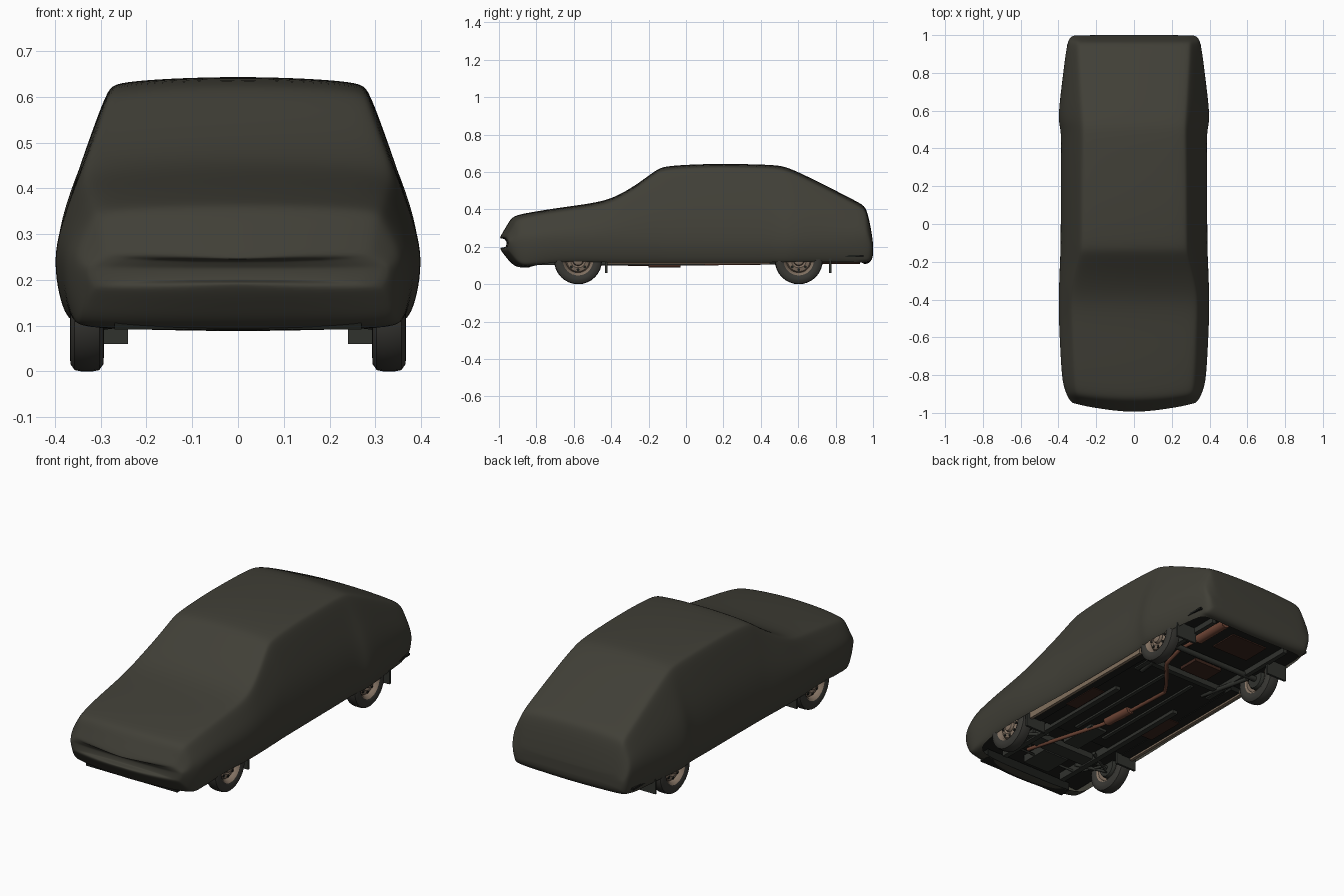
import bpy, bmesh, math
from mathutils import Vector

if "Cube" in bpy.data.objects:
    bpy.data.objects.remove(bpy.data.objects["Cube"])


def mat(name, r, g, b):
    m = bpy.data.materials.new(name)
    m.diffuse_color = (r, g, b, 1)
    m.use_nodes = True
    m.node_tree.nodes["Principled BSDF"].inputs["Base Color"].default_value = m.diffuse_color
    return m


COVER = mat("cover cloth", 0.052, 0.050, 0.038)
RUBBER = mat("tyre rubber", 0.040, 0.039, 0.034)
METAL = mat("wheel metal", 0.23, 0.17, 0.125)
DARK = mat("underbody black", 0.012, 0.013, 0.011)
FRAME = mat("chassis grey", 0.030, 0.032, 0.027)
RUST = mat("exhaust copper", 0.16, 0.060, 0.036)
BROWN = mat("rusty brown", 0.045, 0.018, 0.012)
SILL = mat("sill beige", 0.22, 0.16, 0.11)


def finish(bm, name, material, smooth=None):
    bmesh.ops.recalc_face_normals(bm, faces=bm.faces)
    me = bpy.data.meshes.new(name)
    bm.to_mesh(me)
    bm.free()
    ob = bpy.data.objects.new(name, me)
    bpy.context.collection.objects.link(ob)
    me.materials.append(material)
    if smooth:
        bpy.ops.object.select_all(action='DESELECT')
        ob.select_set(True)
        bpy.context.view_layer.objects.active = ob
        bpy.ops.object.shade_smooth_by_angle(angle=math.radians(smooth))
    return ob


def box(name, material, x0, x1, y0, y1, z0, z1):
    bm = bmesh.new()
    bmesh.ops.create_cube(bm, size=1)
    for v in bm.verts:
        v.co = Vector(((x0 + x1) / 2 + v.co.x * (x1 - x0),
                       (y0 + y1) / 2 + v.co.y * (y1 - y0),
                       (z0 + z1) / 2 + v.co.z * (z1 - z0)))
    return finish(bm, name, material)


def tube(name, material, points, radius):
    cu = bpy.data.curves.new(name, 'CURVE')
    cu.dimensions = '3D'
    cu.bevel_depth = radius
    cu.bevel_resolution = 2
    cu.use_fill_caps = True
    sp = cu.splines.new('POLY')
    sp.points.add(len(points) - 1)
    for p, co in zip(sp.points, points):
        p.co = (*co, 1)
    ob = bpy.data.objects.new(name, cu)
    bpy.context.collection.objects.link(ob)
    cu.materials.append(material)
    return ob


def lathe(name, material, profile, centre, side, n=32):
    # profile of (outward offset, radius) spun about the x axis
    bm = bmesh.new()
    vs = [bm.verts.new((o, 0, r)) for o, r in profile]
    es = [bm.edges.new(e) for e in zip(vs, vs[1:])]
    bmesh.ops.spin(bm, geom=vs + es, cent=(0, 0, 0), axis=(1, 0, 0),
                   angle=2 * math.pi, steps=n)
    bmesh.ops.remove_doubles(bm, verts=bm.verts, dist=1e-4)
    for v in bm.verts:
        v.co.x *= side
        v.co += Vector(centre)
    return finish(bm, name, material, 35)


# Cloth cover: stations of (y, top, bottom, roof half width, widest half width)
STATIONS = [
    (-1.0, .245, .20, .28, .31), (-.985, .275, .175, .30, .335),
    (-.96, .315, .145, .305, .35), (-.935, .358, .115, .31, .36),
    (-.90, .372, .095, .318, .37), (-.84, .384, .095, .322, .382),
    (-.72, .404, .118, .328, .39), (-.58, .423, .122, .333, .397),
    (-.45, .443, .118, .34, .402), (-.36, .475, .116, .338, .40),
    (-.25, .543, .116, .312, .397), (-.16, .612, .116, .288, .393),
    (-.12, .631, .116, .284, .392), (0, .640, .116, .283, .391),
    (.15, .645, .116, .282, .39), (.35, .643, .116, .28, .39),
    (.49, .638, .118, .277, .388), (.54, .626, .118, .278, .403),
    (.62, .592, .120, .284, .40), (.78, .512, .120, .293, .38),
    (.90, .450, .118, .30, .365), (.95, .424, .115, .30, .355),
    (.968, .395, .115, .30, .35), (.985, .32, .125, .30, .342),
    (.997, .245, .145, .29, .325), (1.0, .215, .17, .27, .30)]


def half_section(t, b, wr, w):
    d = w - wr
    zs = min(.030, (t - b) * .2)
    zm = min(.25, b + (t - b) * .5)
    zt = t - zs
    return [(0, t), (wr * .5, t - zs * .12), (wr * .85, t - zs * .36),
            (wr * .96, t - zs * .6), (wr + d * .04, zt),
            (wr + d * .44, zt + (zm - zt) * .33),
            (wr + d * .82, zt + (zm - zt) * .66), (w, zm),
            (w * .985, zm + (b - zm) * .5), (w * .95, b + (zm - b) * .12),
            (w * .92, b), (w * .5, b - .004), (0, b - .008)]


bm = bmesh.new()
rings = []
for y, t, b, wr, w in STATIONS:
    h = half_section(t, b, wr, w)
    bow = max(0, (-y - .8) / .2) * .045      # rounded nose in plan
    loop = h + [(-x, z) for x, z in h[-2:0:-1]]
    rings.append([bm.verts.new((x, y + bow * (x / .33) ** 2, z)) for x, z in loop])
n = len(rings[0])
for i, (a, c) in enumerate(zip(rings, rings[1:])):
    for j in range(n):
        under = 10 <= j <= 13
        if under and -.88 < STATIONS[i][0] < .94:
            continue                          # open underneath
        k = (j + 1) % n
        bm.faces.new((a[j], a[k], c[k], c[j]))
for r in (rings[0], rings[-1]):
    for j in range(n // 2):                   # quad strip end caps
        q = [r[j], r[j + 1], r[(n - j - 1) % n], r[(n - j) % n]]
        q = list(dict.fromkeys(q))
        if len(q) > 2:
            bm.faces.new(q)
cover = finish(bm, "car_cover", COVER)
cover.data.shade_smooth()
sub = cover.modifiers.new("soften", 'SUBSURF')
sub.levels = sub.render_levels = 2

# Floor pan, raised tunnel and rails
box("floor_pan", DARK, -.355, .355, -.88, .95, .145, .155)
box("centre_floor", DARK, -.27, .27, -.42, .40, .122, .146)
box("front_valance", DARK, -.27, .27, -.90, -.84, .092, .14)
for s, side in ((-1, "left"), (1, "right")):
    def sbox(name, material, x0, x1, *rest):
        return box(side + "_" + name, material, min(s * x0, s * x1), max(s * x0, s * x1), *rest)
    sbox("sill", SILL, .325, .342, -.43, .45, .108, .15)
    sbox("outer_floor", DARK, .27, .326, -.43, .45, .118, .146)
    sbox("chassis_rail", FRAME, .175, .205, -.80, .10, .104, .146)
    sbox("rear_rail", FRAME, .225, .25, .30, .92, .115, .146)
    sbox("floor_rib", FRAME, .08, .10, -.35, .35, .112, .124)
    sbox("rusty_floor_patch", BROWN, .215, .285, -.20, .02, .114, .119)
    sbox("front_mud_flap", FRAME, .24, .362, -.432, -.420, .06, .15)
    sbox("rear_mud_flap", FRAME, .24, .362, .765, .777, .06, .15)
    tube(side + "_front_arm", FRAME, [(s * .15, -.50, .12), (s * .30, -.575, .10),
                                      (s * .15, -.65, .12)], .010)
    tube(side + "_trailing_arm", FRAME, [(s * .20, .30, .125), (s * .25, .60, .11)], .012)

    # Wheels
    for y, end in ((-.577, "front"), (.603, "rear")):
        c = (s * .33, y, .128)
        lathe(f"{side}_{end}_tyre", RUBBER,
              [(-.030, .080), (-.037, .095), (-.036, .112), (-.027, .125), (-.012, .128),
               (.012, .128), (.027, .125), (.036, .112), (.037, .095), (.030, .080)], c, s)
        lathe(f"{side}_{end}_rim", METAL,
              [(-.030, .081), (-.024, .070), (.004, .066), (.012, .060), (.018, .040),
               (.012, .030), (.026, .026), (.030, .016), (.030, 0)], c, s)
        lathe(f"{side}_{end}_rim_edge", METAL,
              [(.004, .066), (.020, .070), (.031, .081)], c, s)
        lathe(f"{side}_{end}_brake", FRAME, [(-.030, 0), (-.030, .05), (-.018, .055), (.0, .055)], c, s)
        for k in range(8):                    # dark rim vents
            a = k * math.pi / 4
            yy, zz = c[1] + .050 * math.cos(a), c[2] + .050 * math.sin(a)
            tube(f"{side}_{end}_vent_{k}", DARK, [(c[0] + s * .010, yy, zz),
                                                  (c[0] + s * .0175, yy, zz)], .008)

# Axles and cross members
tube("rear_axle", FRAME, [(-.30, .603, .125), (.30, .603, .125)], .015)
tube("front_axle", FRAME, [(-.30, -.577, .125), (.30, -.577, .125)], .010)
tube("stabiliser_bar", FRAME, [(-.26, -.56, .11), (-.20, -.70, .115),
                               (.20, -.70, .115), (.26, -.56, .11)], .007)
box("front_cross_member", FRAME, -.22, .22, -.62, -.54, .112, .146)
box("gearbox", FRAME, -.05, .05, -.50, -.28, .108, .146)
box("engine_sump", FRAME, -.08, .08, -.78, -.62, .105, .146)
box("rear_cross_member", FRAME, -.25, .25, .38, .41, .115, .146)
box("rusty_tank", BROWN, -.12, .05, .43, .55, .128, .146)
box("rear_floor_patch", BROWN, -.16, .06, .70, .86, .138, .146)

# Exhaust
tube("exhaust_pipe", RUST, [(.12, -.70, .13), (.12, -.60, .112), (.02, -.24, .108),
                            (0, -.12, .108), (-.02, .22, .112), (.02, .28, .112),
                            (.16, .45, .115), (.17, .58, .145), (.17, .74, .13)], .010)
tube("middle_silencer", RUST, [(.01, -.20, .115), (.01, -.19, .115),
                               (0, -.04, .115), (0, -.03, .115)], .025)
tube("rear_silencer", RUST, [(.17, .72, .135), (.17, .93, .135)], .026)
